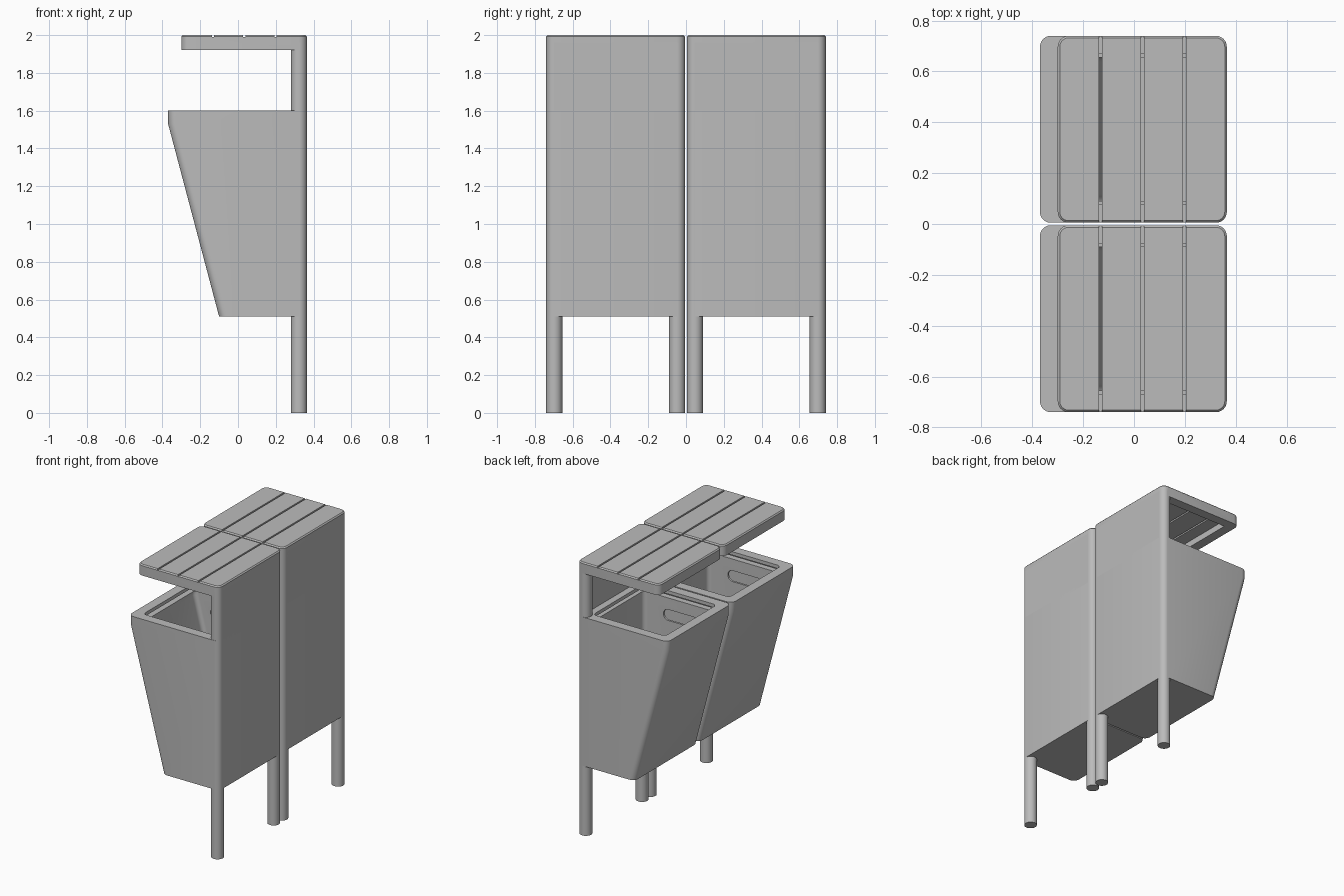
import bpy, bmesh, math

if "Cube" in bpy.data.objects:
    bpy.data.objects.remove(bpy.data.objects["Cube"], do_unlink=True)

grey = bpy.data.materials.new("plain_grey")
grey.use_nodes = True
COLOUR = (0.5, 0.5, 0.5, 1)
grey.diffuse_color = COLOUR
grey.node_tree.nodes["Principled BSDF"].inputs["Base Color"].default_value = COLOUR

HALF = 0.3675            # half width of one bin
BACK = 0.365             # rear face
POST_R = 0.0425
BOTTOM, SHOULDER, RIM, TOP = 0.51, 1.53, 1.6, 2.0


def finish(bm, name, y=0):
    bmesh.ops.recalc_face_normals(bm, faces=bm.faces)
    mesh = bpy.data.meshes.new(name)
    bm.to_mesh(mesh)
    bm.free()
    mesh.materials.append(grey)
    obj = bpy.data.objects.new(name, mesh)
    obj.location.y = y
    bpy.context.collection.objects.link(obj)
    return obj


def rounded_ring(z, x0, x1, hw, r, steps=6):
    """Points of a rounded rectangle lying at height z."""
    corners = [(x1 - r, hw - r), (x0 + r, hw - r), (x0 + r, r - hw), (x1 - r, r - hw)]
    pts = []
    for i, (cx, cy) in enumerate(corners):
        for k in range(steps + 1):
            a = math.pi / 2 * (i + k / steps)
            pts.append((cx + r * math.cos(a), cy + r * math.sin(a), z))
    return pts


def loft(name, sections, y=0):
    """Skin through rounded rectangles, capping both ends."""
    bm = bmesh.new()
    rings = [[bm.verts.new(p) for p in rounded_ring(*s)] for s in sections]
    n = len(rings[0])
    for a, b in zip(rings, rings[1:]):
        for i in range(n):
            j = (i + 1) % n
            bm.faces.new((a[i], a[j], b[j], b[i]))
    bm.faces.new(rings[0])
    bm.faces.new(rings[-1])
    return finish(bm, name, y)


def box(name, x0, x1, y0, y1, z0, z1, y=0):
    bm = bmesh.new()
    bmesh.ops.create_cube(bm, size=1)
    for v in bm.verts:
        v.co = ((x0 + x1) / 2 + v.co.x * (x1 - x0),
                (y0 + y1) / 2 + v.co.y * (y1 - y0),
                (z0 + z1) / 2 + v.co.z * (z1 - z0))
    return finish(bm, name, y)


def post(name, x, py, z0, z1, y):
    bm = bmesh.new()
    bmesh.ops.create_cone(bm, cap_ends=True, segments=32, radius1=POST_R,
                          radius2=POST_R, depth=z1 - z0)
    bmesh.ops.translate(bm, verts=bm.verts, vec=(x, py, (z0 + z1) / 2))
    return finish(bm, name, y)


def cut(obj, cutter):
    mod = obj.modifiers.new("cut", "BOOLEAN")
    mod.operation, mod.solver, mod.object = "DIFFERENCE", "EXACT", cutter
    bpy.context.view_layer.objects.active = obj
    bpy.ops.object.modifier_apply(modifier=mod.name)
    bpy.data.objects.remove(cutter, do_unlink=True)


def smooth(obj):
    bpy.ops.object.select_all(action="DESELECT")
    obj.select_set(True)
    bpy.context.view_layer.objects.active = obj
    bpy.ops.object.shade_smooth_by_angle(angle=math.radians(35))


def slope(z):
    """Front of the body at height z."""
    return -0.10 - 0.27 * min(1, (z - BOTTOM) / (SHOULDER - BOTTOM))


def inset(z, d, r=0.03):
    return (z, slope(z) + d, BACK - d, HALF - d, r)


def build_bin(side, y):
    parts = []

    # Tapered shell with a wide rim around the opening
    opening = (-0.30, 0.285, HALF - 0.07, 0.03)
    parts.append(loft(side + "_body", [
        inset(BOTTOM, 0, POST_R), inset(SHOULDER, 0, POST_R), inset(RIM, 0, POST_R),
        (RIM, *opening), (RIM - 0.025, *opening),
        inset(RIM - 0.025, 0.015), inset(SHOULDER, 0.015), inset(BOTTOM + 0.015, 0.015)], y))

    # Removable liner with a flange and two grip holes
    liner = loft(side + "_liner", [
        inset(BOTTOM + 0.03, 0.07), inset(SHOULDER, 0.07), inset(1.54, 0.07),
        inset(1.54, 0.04), inset(1.555, 0.04), inset(1.555, 0.085),
        inset(SHOULDER, 0.085), inset(BOTTOM + 0.045, 0.085)], y)
    grip = loft("grip_cutter", [(-0.5, -0.14, 0.14, 0.04, 0.039),
                                (0.5, -0.14, 0.14, 0.04, 0.039)])
    grip.rotation_euler.x = math.pi / 2
    grip.location = (-0.02, y, 1.43)
    bpy.context.view_layer.update()
    cut(liner, grip)
    parts.append(liner)

    # Rear legs running up as corner posts, with a thin panel between them
    reach = HALF - POST_R
    for label, py in (("near", -reach), ("far", reach)):
        parts.append(post(f"{side}_{label}_leg", BACK - POST_R, py, 0, TOP - 0.04, y))
    parts.append(box(side + "_back_panel", BACK - 0.03, BACK, -reach, reach,
                     RIM - 0.02, TOP - 0.04, y))

    # Roof: hollow underneath, slotted into four boards
    edge = 0.008
    roof = loft(side + "_roof", [
        (1.92, -0.30, BACK, HALF, POST_R), (TOP - edge, -0.30, BACK, HALF, POST_R),
        (TOP, edge - 0.30, BACK - edge, HALF - edge, POST_R - edge)], y)
    inner = HALF - 0.07
    cut(roof, box("pocket_cutter", -0.23, 0.285, -inner, inner, 1.8, 1.965, y))
    for x in (-0.132, 0.033, 0.198):
        cut(roof, box("groove_cutter", x - 0.006, x + 0.006, -1, 1, TOP - 0.01, 2.1, y))
        cut(roof, box("slot_cutter", x - 0.0058, x + 0.0058, -inner + 0.002,
                      inner - 0.002, 1.94, 2.1, y))
    parts.append(roof)

    for p in parts:
        smooth(p)


# Two identical bins side by side
for side, y in (("front_bin", -0.3725), ("rear_bin", 0.3725)):
    build_bin(side, y)
